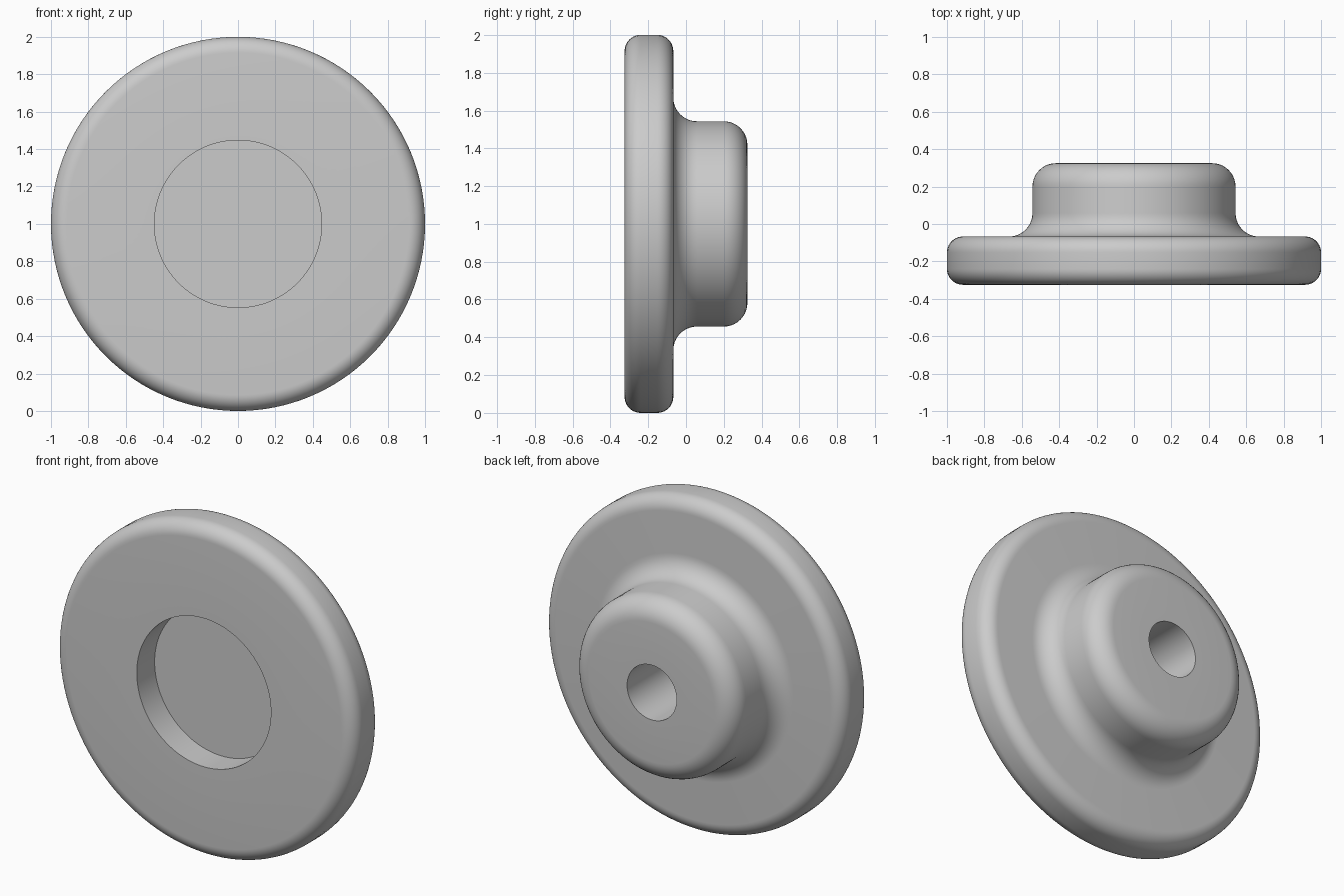
import bpy
import bmesh
import math
from mathutils import Vector

cube = bpy.data.objects.get("Cube")
if cube:
    bpy.data.objects.remove(cube, do_unlink=True)

FRONT, BACK = -0.325, 0.325       # y extents
SHOULDER = -0.067                 # rear face of the flange
RIM, HUB = 1.0, 0.543             # outer radii
RECESS, RECESS_FLOOR = 0.447, -0.155
BORE, BORE_FLOOR = 0.165, -0.08
RIM_ROUND, HUB_ROUND = 0.085, 0.125


def arc(radius, y, size, start, end, steps=10):
    """Profile points (radius, y) on a quarter circle, angles in degrees."""
    angles = [math.radians(start + (end - start) * i / steps) for i in range(steps + 1)]
    return [(radius + size * math.cos(a), y + size * math.sin(a)) for a in angles]


# Half section from the recess floor, round the outside, to the bottom of the bore
profile = [(0, RECESS_FLOOR), (RECESS, RECESS_FLOOR), (RECESS, FRONT)]
profile += arc(RIM - RIM_ROUND, FRONT + RIM_ROUND, RIM_ROUND, -90, 0)
profile += arc(RIM - RIM_ROUND, SHOULDER - RIM_ROUND, RIM_ROUND, 0, 90)
profile += arc(HUB + HUB_ROUND, SHOULDER + HUB_ROUND, HUB_ROUND, 270, 180)
profile += arc(HUB - HUB_ROUND, BACK - HUB_ROUND, HUB_ROUND, 0, 90)
profile += [(BORE, BACK), (BORE, BORE_FLOOR), (0, BORE_FLOOR)]

# Turn the section about the y axis
bm = bmesh.new()
verts = [bm.verts.new((0, y, 1 + r)) for r, y in profile]
edges = [bm.edges.new(pair) for pair in zip(verts, verts[1:])]
bmesh.ops.spin(bm, geom=verts + edges, cent=Vector((0, 0, 1)), axis=Vector((0, 1, 0)),
               angle=math.tau, steps=128, use_merge=False)
bmesh.ops.remove_doubles(bm, verts=bm.verts[:], dist=0.0001)
bmesh.ops.recalc_face_normals(bm, faces=bm.faces[:])
mesh = bpy.data.meshes.new("flanged_knob")
bm.to_mesh(mesh)
bm.free()
knob = bpy.data.objects.new("flanged_knob", mesh)
bpy.context.collection.objects.link(knob)

# Plain grey finish
grey = bpy.data.materials.new("plain_grey")
grey.use_nodes = True
colour = (0.6, 0.6, 0.6, 1)
grey.diffuse_color = colour
grey.node_tree.nodes["Principled BSDF"].inputs["Base Color"].default_value = colour
mesh.materials.append(grey)

# Smooth rounds with crisp recess and bore edges
bpy.ops.object.select_all(action="DESELECT")
knob.select_set(True)
bpy.context.view_layer.objects.active = knob
bpy.ops.object.shade_smooth_by_angle(angle=math.radians(35))
